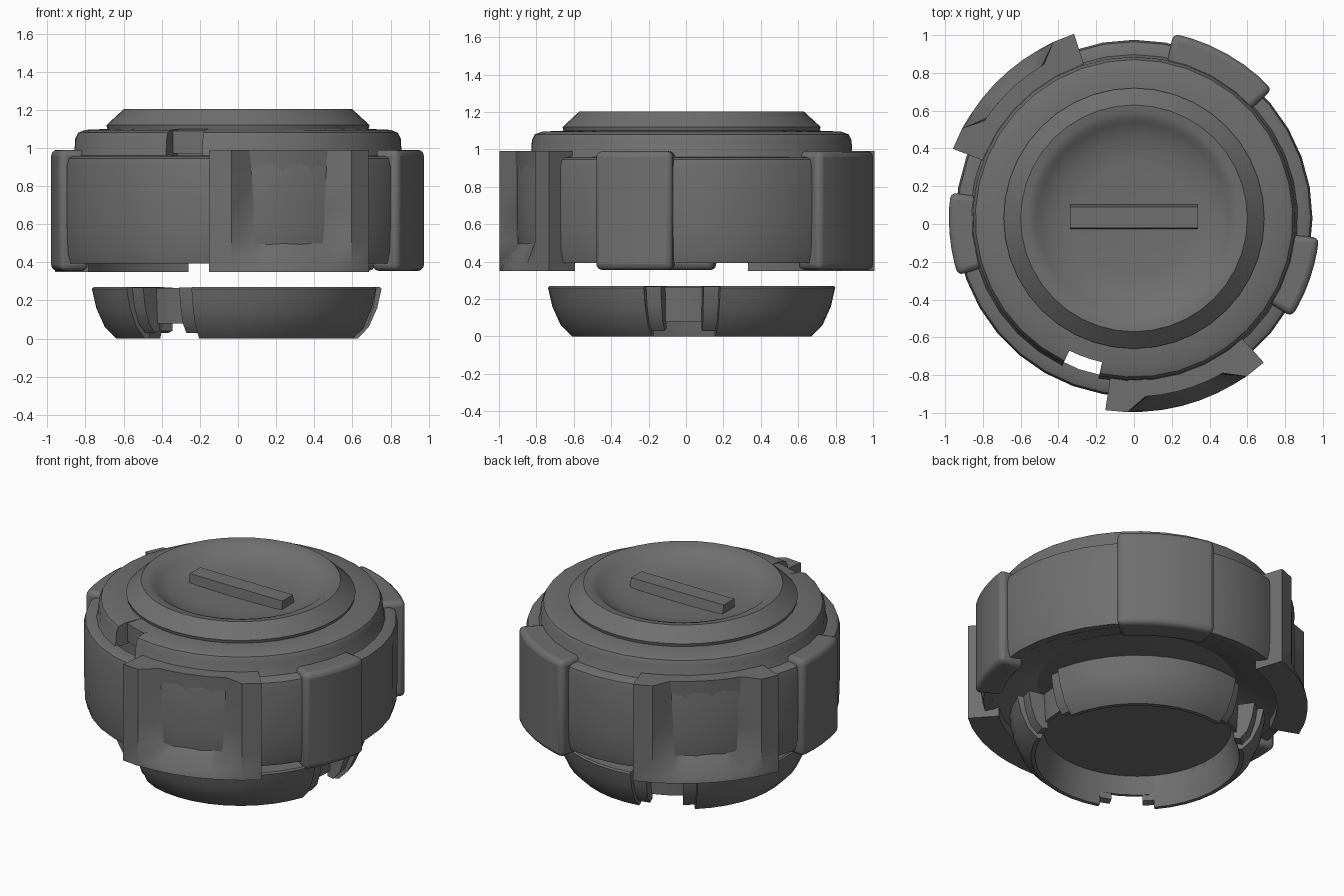
import bpy, bmesh
from math import radians, cos, sin

if "Cube" in bpy.data.objects:
    bpy.data.objects.remove(bpy.data.objects["Cube"])

CY = 0.03  # centre of all turned parts
GREY = bpy.data.materials.new("dark_grey")
GREY.diffuse_color = (0.16, 0.16, 0.16, 1)
GREY.use_nodes = True
GREY.node_tree.nodes["Principled BSDF"].inputs["Base Color"].default_value = GREY.diffuse_color


def finish(name, bm, angle=32, bevel=0.0):
    bmesh.ops.remove_doubles(bm, verts=bm.verts, dist=1e-5)
    bmesh.ops.recalc_face_normals(bm, faces=bm.faces)
    me = bpy.data.meshes.new(name)
    bm.to_mesh(me)
    bm.free()
    me.materials.append(GREY)
    ob = bpy.data.objects.new(name, me)
    bpy.context.collection.objects.link(ob)
    if bevel:
        m = ob.modifiers.new("Bevel", 'BEVEL')
        m.width, m.segments, m.limit_method = bevel, 3, 'ANGLE'
        m.angle_limit = radians(40)
    bpy.ops.object.select_all(action='DESELECT')
    bpy.context.view_layer.objects.active = ob
    ob.select_set(True)
    bpy.ops.object.shade_smooth_by_angle(angle=radians(angle))
    return ob


def lathe(name, prof, a0=0, a1=360, n=36, **kw):
    """Revolve a closed (r, z) outline from a0 to a1 degrees."""
    bm = bmesh.new()
    full = a1 - a0 >= 360
    rows = []
    for i in range(n if full else n + 1):
        a = radians(a0 + (a1 - a0) * i / n)
        rows.append([bm.verts.new((r * cos(a), CY + r * sin(a), z)) for r, z in prof])
    k = len(prof)
    for i in range(n):
        p, q = rows[i], rows[(i + 1) % len(rows)]
        for j in range(k):
            h = (j + 1) % k
            if prof[j][0] == 0 and prof[h][0] == 0:
                continue
            bm.faces.new((p[j], p[h], q[h], q[j]))
    if not full:
        bm.faces.new(rows[0])
        bm.faces.new(rows[-1])
    return finish(name, bm, **kw)


# Hollow body wall
lathe("body_wall", [(0.87, 0.40), (0.925, 0.393), (0.94, 0.45), (0.945, 0.60), (0.945, 0.90),
                    (0.935, 0.945), (0.91, 0.957), (0.85, 0.96), (0.87, 0.93)])

# Stepped shoulder and conical underside, both open at the front-left notch
lathe("shoulder_ring", [(0.68, 0.97), (0.88, 0.94), (0.86, 0.97), (0.855, 1.05),
                        (0.84, 1.08), (0.80, 1.095), (0.68, 1.10)], -102.5, 244, 36)
lathe("shoulder_notch_floor", [(0.68, 0.97), (0.78, 0.97), (0.78, 1.09), (0.68, 1.10)],
      -116, -102.5, 3)
lathe("conical_underside", [(0.60, 0.50), (0.72, 0.44), (0.88, 0.40), (0.88, 0.43),
                            (0.72, 0.49), (0.60, 0.53)], -102.5, 244, 36)

# Dished cap with raised rim and inner drum
lathe("dished_cap", [(0, 1.105), (0.3, 1.11), (0.42, 1.125), (0.507, 1.17), (0.53, 1.188),
                     (0.56, 1.198), (0.60, 1.203), (0.69, 1.12), (0.685, 1.10),
                     (0.72, 1.09), (0.74, 0.52), (0.60, 0.50), (0, 0.50)], n=40, angle=44)

# Grip bar across the dish
bm = bmesh.new()
sec = [(-0.03, 1.08), (-0.02, 1.17), (0.09, 1.17), (0.11, 1.08)]
ends = [[bm.verts.new((s * 0.34, y, z)) for y, z in sec] for s in (-1, 1)]
for j in range(4):
    h = (j + 1) % 4
    bm.faces.new((ends[0][j], ends[0][h], ends[1][h], ends[1][j]))
for e in ends:
    bm.faces.new(e)
finish("grip_bar", bm)

# Plain grip pads
for i, (a0, a1, r) in enumerate([(43, 78, 1.0), (-32, -6, 0.985), (172, 198, 0.98)]):
    lathe(f"plain_pad_{i + 1}", [(0.82, 0.355), (r, 0.355), (r, 0.99), (0.82, 0.99)],
          a0, a1, 6, bevel=0.032)


def scoop_pad(name, a0, a1):
    """Wide pad with two end fins, a hollow middle and a sill at the bottom."""
    bm = bmesh.new()
    # height, radius of the hollow, share of span where the hollow starts
    levels = [(0.35, 1.025, 0.22), (0.39, 1.015, 0.24), (0.51, 0.93, 0.29),
              (0.67, 0.935, 0.28), (0.83, 0.94, 0.26), (0.99, 0.945, 0.24)]
    rows = []
    for z, rm, f in levels:
        ro = 1.027
        pts = [(0, ro), (0.13, ro)]
        pts += [(f + (1 - 2 * f) * k / 5, rm) for k in range(6)]
        pts += [(0.87, ro), (1, ro)]
        pts += [(1 - k / 9, 0.84) for k in range(10)]
        row = []
        for t, r in pts:
            a = radians(a0 + (a1 - a0) * t)
            row.append(bm.verts.new((r * cos(a), CY + r * sin(a), z)))
        rows.append(row)
    k = len(rows[0])
    for p, q in zip(rows, rows[1:]):
        for j in range(k):
            bm.faces.new((p[j], p[(j + 1) % k], q[(j + 1) % k], q[j]))
    # top and bottom as strips of quads from the outer to the inner edge
    for row in (rows[0], rows[-1]):
        for j in range(9):
            bm.faces.new((row[j], row[j + 1], row[18 - j], row[19 - j]))
    finish(name, bm, angle=30)


scoop_pad("front_scoop_pad", -98.5, -48)
scoop_pad("rear_scoop_pad", 108, 159)

# Base: three curved outer segments with thinner stepped tabs at the gaps
outer = [(0.615, 0.0), (0.64, 0.0), (0.70, 0.06), (0.745, 0.16), (0.768, 0.26),
         (0.76, 0.27), (0.58, 0.27), (0.565, 0.19)]
tab = [(0.60, 0.04), (0.64, 0.03), (0.685, 0.08), (0.715, 0.17), (0.73, 0.268),
       (0.60, 0.268)]
for i in range(3):
    g = -4 + 120 * i
    lathe(f"base_segment_{i + 1}", outer, g + 15.5, g + 104.5, 10)
    lathe(f"base_tab_left_{i + 1}", tab, g + 9, g + 16, 2)
    lathe(f"base_tab_right_{i + 1}", tab, g - 16, g - 9, 2)

# Base floor plate with a short skirt
lathe("base_plate", [(0, 0.19), (0.565, 0.19), (0.60, 0.08), (0.62, 0.08), (0.63, 0.265),
                     (0, 0.265)])
